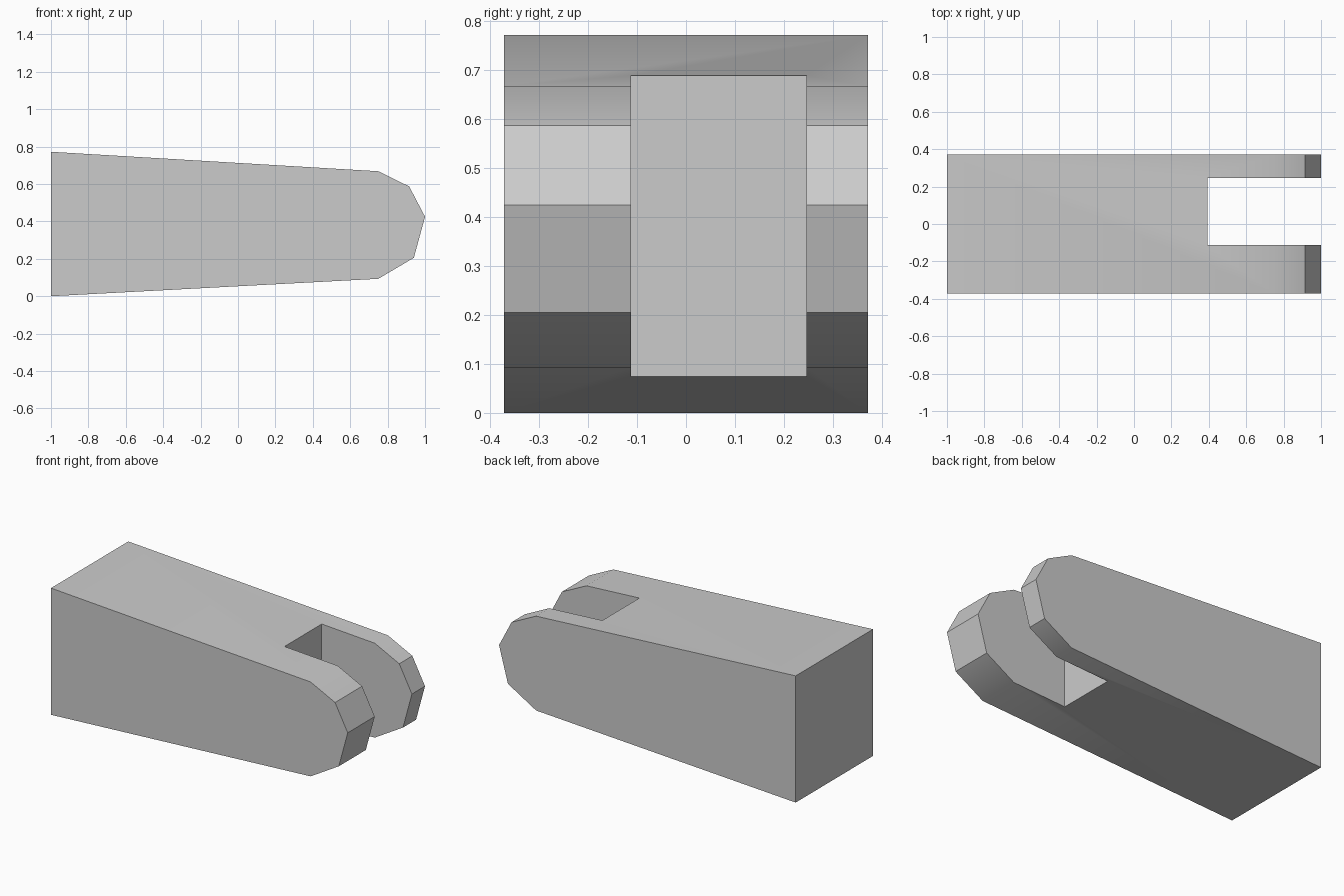
import bpy
import bmesh
import math

cube = bpy.data.objects.get("Cube")
if cube:
    bpy.data.objects.remove(cube, do_unlink=True)

grey = bpy.data.materials.new("plain grey")
grey.use_nodes = True
grey.diffuse_color = (0.6, 0.6, 0.6, 1)
grey.node_tree.nodes["Principled BSDF"].inputs["Base Color"].default_value = (0.6, 0.6, 0.6, 1)


def prism(name, outline, y_front, y_back):
    """Extrude an x-z outline along y."""
    bm = bmesh.new()
    face = bm.faces.new([bm.verts.new((x, y_front, z)) for x, z in outline])
    swept = bmesh.ops.extrude_face_region(bm, geom=[face])
    verts = [v for v in swept["geom"] if isinstance(v, bmesh.types.BMVert)]
    bmesh.ops.translate(bm, verts=verts, vec=(0, y_back - y_front, 0))
    bmesh.ops.recalc_face_normals(bm, faces=bm.faces)
    mesh = bpy.data.meshes.new(name)
    bm.to_mesh(mesh)
    bm.free()
    mesh.materials.append(grey)
    obj = bpy.data.objects.new(name, mesh)
    bpy.context.collection.objects.link(obj)
    return obj


# Tapered block with a faceted rounded nose
body = prism("forked_block", [
    (-1, 0), (0.75, 0.093), (0.94, 0.205), (1, 0.425),
    (0.915, 0.587), (0.75, 0.668), (-1, 0.772)], -0.372, 0.372)

# Off-centre slot that splits the nose into two prongs
slot = prism("slot_cutter", [(0.392, -1), (2, -1), (2, 2), (0.392, 2)], -0.112, 0.246)
slot.hide_render = True

cut = body.modifiers.new("slot", "BOOLEAN")
cut.operation = "DIFFERENCE"
cut.solver = "EXACT"
cut.object = slot

bpy.ops.object.select_all(action="DESELECT")
body.select_set(True)
bpy.context.view_layer.objects.active = body
bpy.ops.object.modifier_apply(modifier=cut.name)
bpy.data.objects.remove(slot, do_unlink=True)

# Soften the shallow bends, keep the strong corners crisp
bpy.ops.object.shade_smooth_by_angle(angle=math.radians(30))
